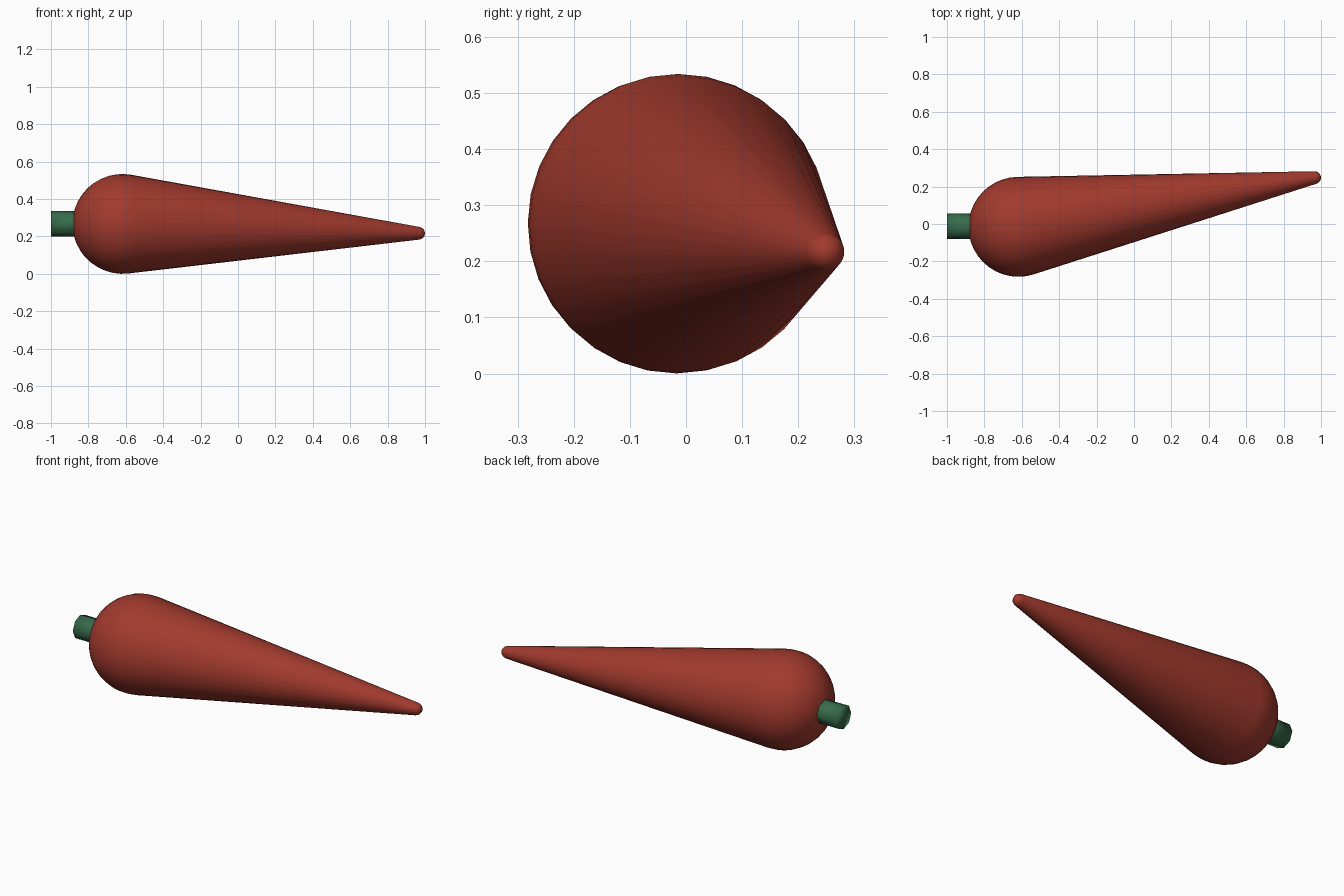
import bpy, bmesh, math
from mathutils import Vector, Matrix

if "Cube" in bpy.data.objects:
    bpy.data.objects.remove(bpy.data.objects["Cube"])

def material(name, color):
    m = bpy.data.materials.new(name)
    m.diffuse_color = color
    m.use_nodes = True
    m.node_tree.nodes["Principled BSDF"].inputs["Base Color"].default_value = m.diffuse_color
    return m

def add_object(name, bm, mat, angle):
    bmesh.ops.recalc_face_normals(bm, faces=bm.faces[:])
    me = bpy.data.meshes.new(name)
    bm.to_mesh(me)
    bm.free()
    ob = bpy.data.objects.new(name, me)
    bpy.context.collection.objects.link(ob)
    me.materials.append(mat)
    bpy.ops.object.select_all(action='DESELECT')
    ob.select_set(True)
    bpy.context.view_layer.objects.active = ob
    bpy.ops.object.shade_smooth_by_angle(angle=math.radians(angle))
    return ob

# Root body: a big ball tapering tangentially to a small rounded tip
BALL, BALL_R = Vector((-0.618, -0.015, 0.267)), 0.267
TIP, TIP_R = Vector((0.966, 0.248, 0.217)), 0.034
axis = TIP - BALL
length = axis.length
tangent = math.acos((BALL_R - TIP_R) / length)  # angle from the axis

profile = []
for i in range(12):
    a = math.pi + (tangent - math.pi) * i / 11
    profile.append((BALL_R * math.sin(a), BALL_R * math.cos(a)))
for i in range(4):
    a = tangent * (1 - i / 3)
    profile.append((TIP_R * math.sin(a), length + TIP_R * math.cos(a)))

bm = bmesh.new()
verts = [bm.verts.new((r, 0, h)) for r, h in profile]
edges = [bm.edges.new(p) for p in zip(verts, verts[1:])]
bmesh.ops.spin(bm, geom=verts + edges, cent=(0, 0, 0), axis=(0, 0, 1),
               angle=math.tau, steps=32, use_merge=True)
bmesh.ops.remove_doubles(bm, verts=bm.verts[:], dist=1e-4)
bm.transform(Matrix.Translation(BALL) @ axis.to_track_quat('Z', 'Y').to_matrix().to_4x4())
add_object("root_body", bm, material("root_red", (0.36, 0.042, 0.027, 1)), 80)

# Stem: short eight-sided stub out of the round end, smooth over its end
bm = bmesh.new()
bmesh.ops.create_cone(bm, cap_ends=True, segments=8, radius1=0.068, radius2=0.068, depth=0.2)
bm.transform(Matrix.Translation((-0.9, -0.013, 0.267)) @ Matrix.Rotation(math.pi / 2, 4, 'Y'))
add_object("stem", bm, material("stem_green", (0.038, 0.15, 0.073, 1)), 180)
